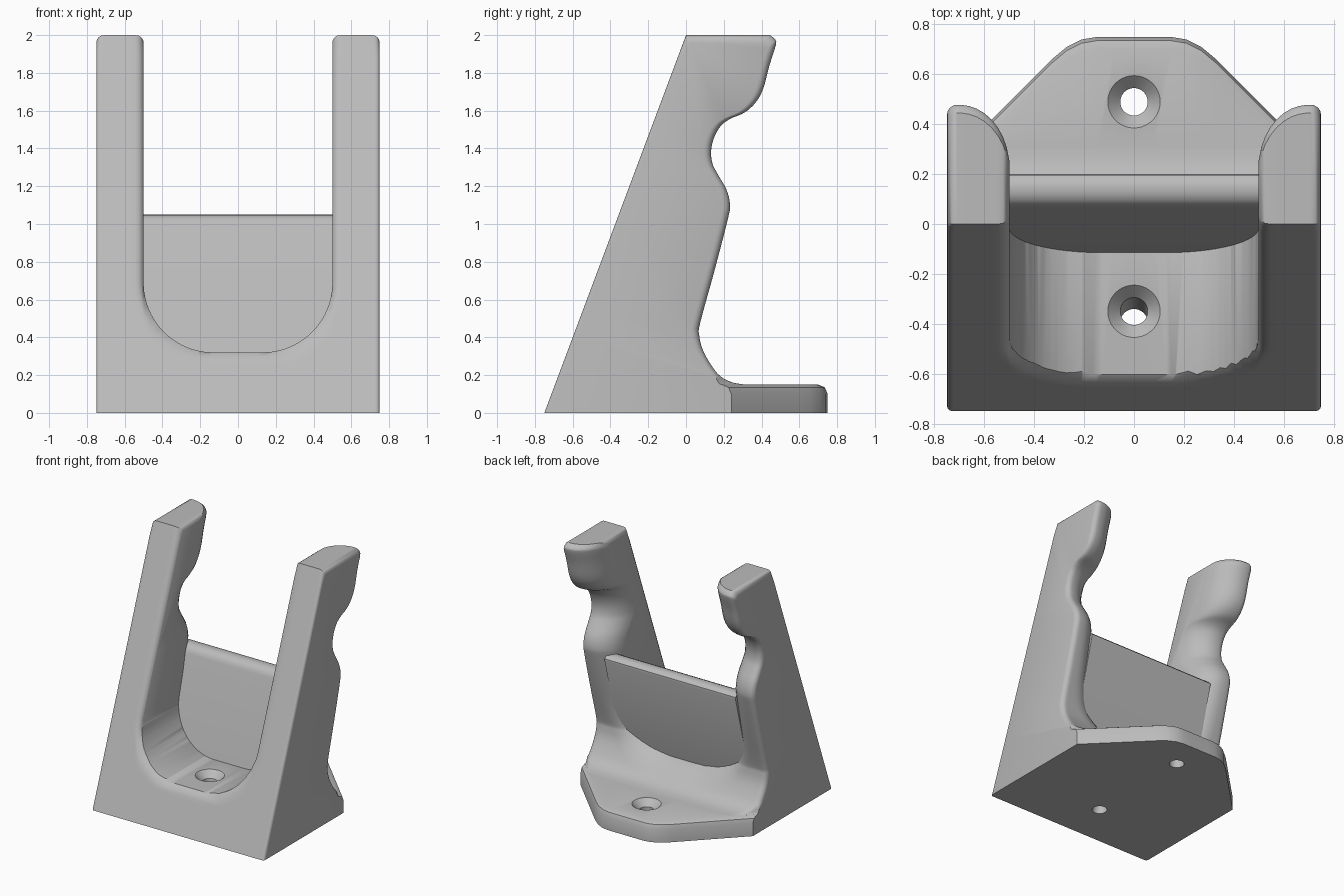
import bpy, bmesh, math
from mathutils import Matrix, Vector

old = bpy.data.objects.get("Cube")
if old:
    bpy.data.objects.remove(old, do_unlink=True)

grey = bpy.data.materials.new("light grey")
grey.use_nodes = True
grey.diffuse_color = (0.5, 0.5, 0.5, 1)
grey.node_tree.nodes["Principled BSDF"].inputs["Base Color"].default_value = (0.5, 0.5, 0.5, 1)


def new_object(name, bm):
    bmesh.ops.recalc_face_normals(bm, faces=bm.faces)
    mesh = bpy.data.meshes.new(name)
    bm.to_mesh(mesh)
    bm.free()
    mesh.materials.append(grey)
    obj = bpy.data.objects.new(name, mesh)
    bpy.context.collection.objects.link(obj)
    return obj


def loft(name, rings):
    """Skin closed rings of equal length and cap both ends."""
    bm = bmesh.new()
    rows = [[bm.verts.new(p) for p in ring] for ring in rings]
    n = len(rows[0])
    for a, b in zip(rows, rows[1:]):
        for i in range(n):
            j = (i + 1) % n
            bm.faces.new((a[i], a[j], b[j], b[i]))
    bm.faces.new(rows[0])
    bm.faces.new(rows[-1][::-1])
    return new_object(name, bm)


def spline(points, steps):
    """Catmull-Rom curve through the points."""
    pts = [Vector(p) for p in points]
    pts = [pts[0]] + pts + [pts[-1]]
    out = []
    for a, b, c, d in zip(pts, pts[1:], pts[2:], pts[3:]):
        for k in range(steps):
            t = k / steps
            out.append(0.5 * (2 * b + (c - a) * t + (2 * a - 5 * b + 4 * c - d) * t * t
                              + (3 * b - a - 3 * c + d) * t ** 3))
    return out + [pts[-1]]


def round_off(d, r):
    """Depth of a rounded edge of radius r, at distance d from the edge."""
    d = max(0, d)
    return 0 if d >= r else r - math.sqrt(r * r - (r - d) ** 2)


def slot_distance(x, z):
    """Distance outside the U-shaped slot."""
    x = abs(x)
    if z > 0.69:
        return x - 0.5
    return math.hypot(max(x - 0.13, 0), 0.69 - z) - 0.37


def base_edge(x):
    """Rear outline of the base: straight, rounded, then 45 degrees."""
    if x < 0.15:
        return 0.75
    if x < 0.33:
        return 0.75 - (x - 0.15) ** 2 / 0.36
    return 0.99 - x


# Rear contour from the base flange up to the arm tips
rear = spline([(.31, .15), (.235, .165), (.165, .21), (.095, .32), (.07, .41), (.076, .48),
               (.15, .75), (.22, 1.02), (.233, 1.1), (.215, 1.18), (.17, 1.26), (.14, 1.32),
               (.133, 1.39), (.15, 1.46), (.185, 1.52), (.235, 1.557), (.31, 1.59),
               (.37, 1.645), (.41, 1.72), (.442, 1.84), (.475, 1.945), (.473, 1.975),
               (.445, 2)], 4)


def section(x):
    ax = abs(x)
    edge = base_edge(ax)
    tip = round_off(ax - 0.5, 0.04) + round_off(0.75 - ax, 0.04)
    ring = [(edge, 0), (edge, 0.1), (edge - 0.015, 0.135), (edge - 0.05, 0.15)]
    for k, (y, z) in enumerate(rear):
        blend = min(1, max(0, (z - 0.6) / 0.7))
        r = 0.16 + 0.04 * blend
        y -= round_off(slot_distance(x, z), r) / r * (0.12 + 0.13 * blend)
        if z > 0.2:
            y -= round_off(0.75 - ax, 0.04)
        y = min(y, edge - 0.055 - 0.004 * k) if z < 0.23 else y
        ring.append((y, z))
    steps = 60
    for k in range(steps + 1):
        z = 2 - 2 * k / steps
        y = -0.75 + 0.375 * z
        y += round_off(slot_distance(x, z), 0.04) + round_off(0.75 - ax, 0.02)
        ring.append((y, z))
    return [(x, y, z - tip * max(0, z - 1.9) / 0.1) for y, z in ring]


# Holder body: base and two arms
half = [.08, .15, .21, .27, .33, .38, .43, .47, .495, .503, .51, .525, .545, .57, .6,
        .63, .66, .69, .71, .72, .73, .74, .747, .75]
stations = [-x for x in reversed(half)] + [0] + half
body = loft("holder_body", [section(x) for x in stations])

# Slot cutter with a U-shaped outline
outline = [(-0.5, 2.3)]
for cx, start in ((-0.13, 180), (0.13, 270)):
    for k in range(17):
        a = math.radians(start + 90 * k / 16)
        outline.append((cx + 0.37 * math.cos(a), 0.69 + 0.37 * math.sin(a)))
outline.append((0.5, 2.3))
cutters = [loft("slot_cutter", [[(x, y, z) for x, z in outline] for y in (-1.2, 1.2)])]


# Countersunk screw hole cutters
def screw_hole(name, y, top, lean):
    shape = [(0, 0.02), (0.125, 0.02), (0.055, -0.05), (0.055, -0.5), (0, -0.5)]
    bm = bmesh.new()
    verts = [bm.verts.new((r, 0, z)) for r, z in shape]
    edges = [bm.edges.new(pair) for pair in zip(verts, verts[1:])]
    bmesh.ops.spin(bm, geom=verts + edges, cent=(0, 0, 0), axis=(0, 0, 1),
                   angle=math.tau, steps=40)
    bmesh.ops.remove_doubles(bm, verts=bm.verts, dist=0.0001)
    for v in bm.verts:
        if v.co.z < -0.04:
            v.co.y += lean * (v.co.z + 0.05)
    bmesh.ops.transform(bm, matrix=Matrix.Translation((0, y, top)), verts=bm.verts)
    return new_object(name, bm)


cutters.append(screw_hole("rear_hole_cutter", 0.49, 0.15, 0))
cutters.append(screw_hole("front_hole_cutter", -0.35, 0.32, 0.17))

for cutter in cutters:
    cutter.hide_render = True
    mod = body.modifiers.new(cutter.name, 'BOOLEAN')
    mod.operation = 'DIFFERENCE'
    mod.solver = 'EXACT'
    mod.object = cutter
graph = bpy.context.evaluated_depsgraph_get()
cut_mesh = bpy.data.meshes.new_from_object(body.evaluated_get(graph))
body.modifiers.clear()
body.data = cut_mesh
for cutter in cutters:
    bpy.data.objects.remove(cutter, do_unlink=True)

# Leaning plate between the arms, with a rounded top edge
plate_outline = [(-.147, .2), (.065, .99), (.075, 1.015), (.093, 1.036), (.12, 1.048),
                 (.15, 1.05), (.18, 1.043), (.197, 1.026), (.198, 1.01), (-.019, .2)]
plate = loft("back_plate", [[(x, y, z) for y, z in plate_outline] for x in (-0.57, 0.57)])

for obj in (body, plate):
    bpy.ops.object.select_all(action='DESELECT')
    obj.select_set(True)
    bpy.context.view_layer.objects.active = obj
    bpy.ops.object.shade_smooth_by_angle(angle=math.radians(35))
